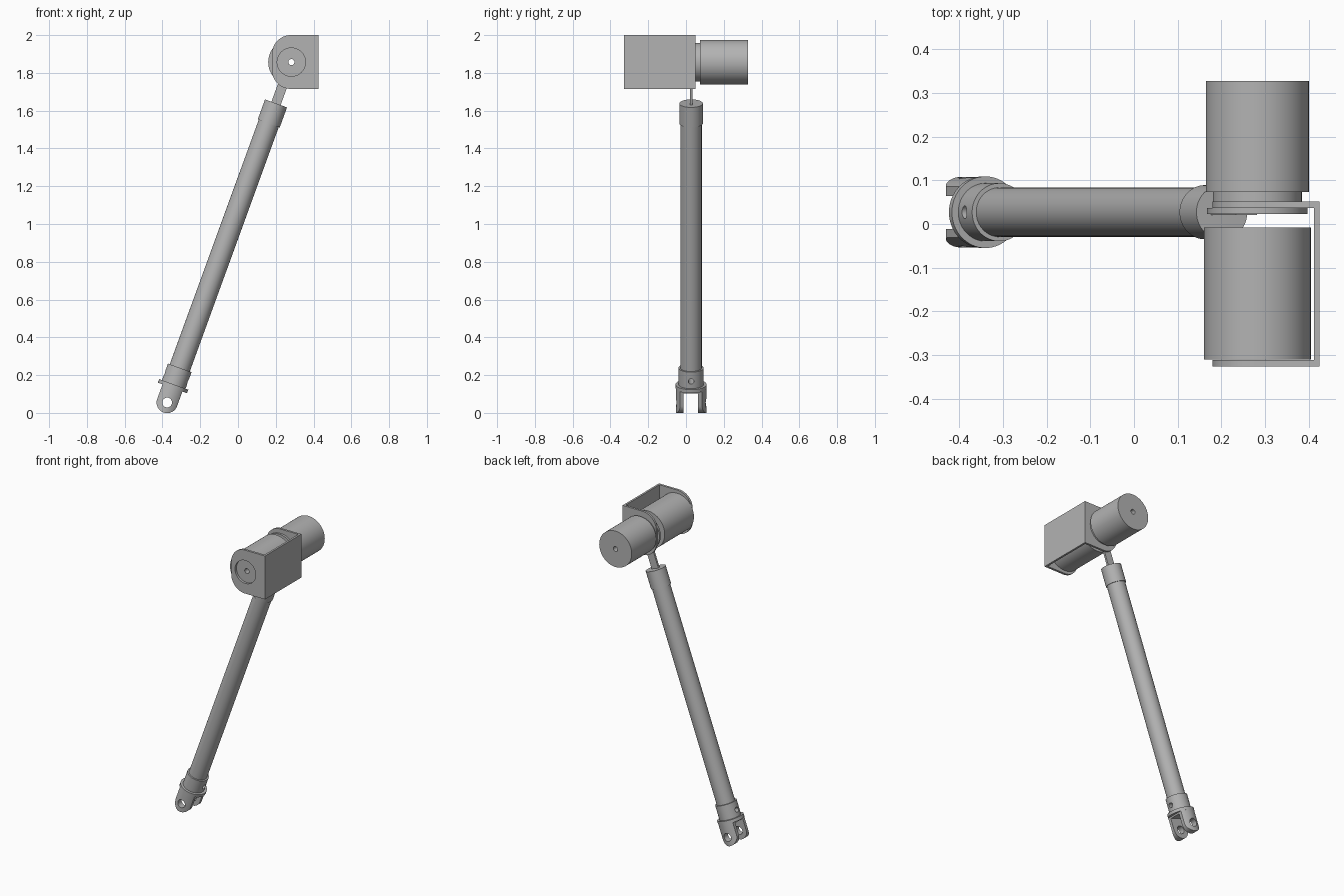
import bpy, bmesh, math
from mathutils import Matrix, Vector

cube = bpy.data.objects.get("Cube")
if cube:
    bpy.data.objects.remove(cube, do_unlink=True)

grey = bpy.data.materials.new("plain grey")
grey.use_nodes = True
grey.diffuse_color = (0.45, 0.45, 0.45, 1)
grey.node_tree.nodes["Principled BSDF"].inputs["Base Color"].default_value = grey.diffuse_color

PIVOT = Vector((0.2825, 0, 1.857))
# motor frame: local z runs along world y; arm frame: local z runs up the tilted arm
MOTOR = Matrix.Translation(PIVOT) @ Matrix.Rotation(math.radians(-90), 4, 'X')
ARM = Matrix.Translation((-0.375, 0.027, 0.055)) @ Matrix.Rotation(math.radians(20), 4, 'Y')
ACROSS = Matrix.Rotation(math.radians(-90), 4, 'X')
SIDEWAYS = Matrix.Rotation(math.radians(90), 4, 'Y')


def finish(name, bm, matrix):
    bmesh.ops.remove_doubles(bm, verts=bm.verts, dist=1e-5)
    bmesh.ops.transform(bm, matrix=matrix, verts=bm.verts)
    bmesh.ops.recalc_face_normals(bm, faces=bm.faces)
    mesh = bpy.data.meshes.new(name)
    bm.to_mesh(mesh)
    bm.free()
    mesh.materials.append(grey)
    ob = bpy.data.objects.new(name, mesh)
    bpy.context.collection.objects.link(ob)
    return ob


def ring(name, radius, z0, z1, matrix, bore=0.0, n=64):
    """Cylinder between two heights, with an optional bore."""
    bm = bmesh.new()
    loops = []
    corners = [(radius, z0), (radius, z1)]
    if bore:
        corners += [(bore, z1), (bore, z0)]
    for r, z in corners:
        loops.append([bm.verts.new((r * math.cos(math.tau * i / n), r * math.sin(math.tau * i / n), z))
                      for i in range(n)])
    pairs = list(zip(loops, loops[1:]))
    if bore:
        pairs.append((loops[-1], loops[0]))
    else:
        for loop in loops:
            bm.faces.new(loop)
    for a, b in pairs:
        for i in range(n):
            j = (i + 1) % n
            bm.faces.new((a[i], a[j], b[j], b[i]))
    return finish(name, bm, matrix)


def box(name, lo, hi, matrix=Matrix()):
    bm = bmesh.new()
    bmesh.ops.create_cube(bm, size=1)
    lo, hi = Vector(lo), Vector(hi)
    for v in bm.verts:
        v.co = (lo + hi) / 2 + Vector([a * b for a, b in zip(v.co, hi - lo)])
    return finish(name, bm, matrix)


def extrude_y(name, outline, y0, y1, matrix=Matrix()):
    bm = bmesh.new()
    face = bm.faces.new([bm.verts.new((x, y0, z)) for x, z in outline])
    moved = bmesh.ops.extrude_face_region(bm, geom=[face])["geom"]
    bmesh.ops.translate(bm, vec=(0, y1 - y0, 0),
                        verts=[g for g in moved if isinstance(g, bmesh.types.BMVert)])
    return finish(name, bm, matrix)


def arc(cx, cz, r, a0, a1, n=16):
    steps = [math.radians(a0 + (a1 - a0) * i / n) for i in range(n + 1)]
    return [(cx + r * math.cos(a), cz + r * math.sin(a)) for a in steps]


def boolean(ob, cutter, operation='DIFFERENCE'):
    mod = ob.modifiers.new("cut", 'BOOLEAN')
    mod.operation, mod.object, mod.solver = operation, cutter, 'EXACT'
    bpy.context.view_layer.objects.active = ob
    bpy.ops.object.modifier_apply(modifier=mod.name)
    bpy.data.objects.remove(cutter, do_unlink=True)


parts = []
BORE = 0.016

# Motors and pivot disc, all bored on one axis
parts.append(ring("front_motor", 0.1225, -0.311, -0.008, MOTOR, BORE))
parts.append(ring("rear_motor", 0.118, 0.073, 0.328, MOTOR, BORE))
parts.append(ring("rear_motor_neck", 0.102, 0.05, 0.074, MOTOR, BORE))
parts.append(ring("pivot_disc", 0.115, 0.023, 0.037, MOTOR, BORE))

# U-shaped bracket with rounded plates and one side wall
left, right, low, high, r = 0.18, 0.425, 1.715, 2.0, 0.1
outline = [(right, low), (right, high)]
outline += arc(left + r, high - r, r, 90, 180) + arc(left + r, low + r, r, 180, 270)
bracket = extrude_y("bracket", outline, -0.327, 0.051)
boolean(bracket, box("cutter", (0, -0.312, 1.6), (0.412, 0.037, 2.1)))
boolean(bracket, ring("cutter", 0.075, -0.4, -0.2, MOTOR))
boolean(bracket, ring("cutter", BORE, 0, 0.1, MOTOR))
parts.append(bracket)

# Arm: flat link bar, tube and end collars
parts.append(box("link_bar", (-0.026, -0.006, 1.6), (0.026, 0.007, 1.85), ARM))
parts.append(ring("arm_tube", 0.0565, 0.17, 1.62, ARM))
parts.append(ring("upper_collar", 0.062, 1.572, 1.685, ARM))
lower_collar = ring("lower_collar", 0.0665, 0.1, 0.195, ARM)
boolean(lower_collar, ring("cutter", 0.015, -0.2, 0.2,
                           ARM @ Matrix.Translation((0, 0, 0.142)) @ SIDEWAYS, n=32))
parts.append(lower_collar)
parts.append(ring("clevis_flange", 0.082, 0.082, 0.102, ARM))

# Clevis fork: rounded block trimmed to a cylinder, slotted and drilled
w = 0.056
clevis = extrude_y("clevis_fork", arc(0, 0, w, 180, 360, 32) + [(w, 0.09), (-w, 0.09)], -0.1, 0.1, ARM)
boolean(clevis, ring("cutter", 0.081, -0.1, 0.2, ARM), 'INTERSECT')
boolean(clevis, box("cutter", (-0.1, -0.039, -0.1), (0.1, 0.037, 0.072), ARM))
boolean(clevis, ring("cutter", 0.026, -0.2, 0.2, ARM @ ACROSS, n=32))
parts.append(clevis)

# Smooth round walls, keep the edges crisp
bpy.ops.object.select_all(action='DESELECT')
for ob in parts:
    ob.select_set(True)
bpy.context.view_layer.objects.active = parts[0]
bpy.ops.object.shade_smooth_by_angle(angle=math.radians(30))
